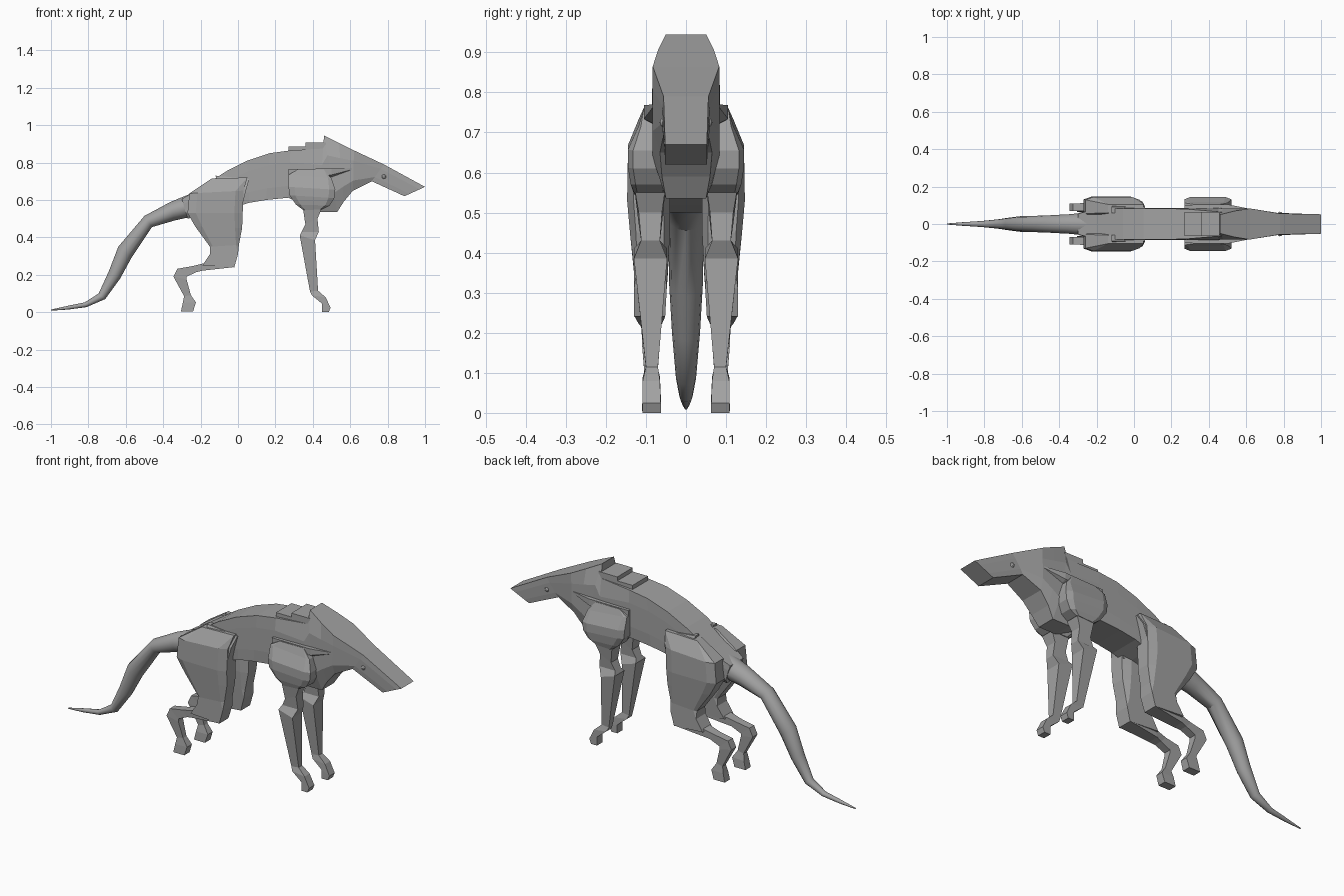
import bpy, bmesh, math
from mathutils import Vector

cube = bpy.data.objects.get("Cube")
if cube:
    bpy.data.objects.remove(cube)

grey = bpy.data.materials.new("warm_grey")
grey.use_nodes = True
grey.diffuse_color = (0.36, 0.36, 0.36, 1)
grey.node_tree.nodes["Principled BSDF"].inputs["Base Color"].default_value = grey.diffuse_color


def loft(name, rings, mirror=False):
    """Skin equal-length rings of points, with capped ends."""
    bm = bmesh.new()
    loops = [[bm.verts.new(p) for p in ring] for ring in rings]
    n = len(loops[0])
    for a, b in zip(loops, loops[1:]):
        for i in range(n):
            j = (i + 1) % n
            bm.faces.new((a[i], a[j], b[j], b[i]))
    bm.faces.new(loops[0])
    bm.faces.new(loops[-1])
    bmesh.ops.remove_doubles(bm, verts=bm.verts, dist=0.0005)
    bmesh.ops.recalc_face_normals(bm, faces=bm.faces)
    mesh = bpy.data.meshes.new(name)
    bm.to_mesh(mesh)
    bm.free()
    return finish(name, mesh, mirror)


def finish(name, mesh, mirror=False):
    mesh.materials.append(grey)
    ob = bpy.data.objects.new(name, mesh)
    bpy.context.collection.objects.link(ob)
    if mirror:
        mod = ob.modifiers.new("mirror", 'MIRROR')
        mod.use_axis = (False, True, False)
    return ob


def trunk_ring(tx, tz, bx, bz, top, mid, low):
    """Eight-sided section from a top point to a bottom point."""
    half = [(0, top), (0.26, mid), (0.75, mid), (1, low)]
    pts = [(tx + (bx - tx) * t, w, tz + (bz - tz) * t) for t, w in half]
    return pts + [(x, -y, z) for x, y, z in reversed(pts)]


def limb_ring(ax, az, bx, bz, y0, y1, c):
    """Chamfered box section from a back point to a front point."""
    a, b = Vector((ax, 0, az)), Vector((bx, 0, bz))
    uv = [(c, 0), (1 - c, 0), (1, c), (1, 1 - c),
          (1 - c, 1), (c, 1), (0, 1 - c), (0, c)]
    return [a.lerp(b, u) + Vector((0, y0 + (y1 - y0) * v, 0)) for u, v in uv]


# Body, neck and head
body = [
    (-.30, .605, -.27, .50, .055, .06, .04),
    (-.20, .665, -.18, .52, .08, .083, .06),
    (-.06, .755, -.02, .56, .083, .085, .08),
    (.05, .81, .06, .585, .083, .085, .083),
    (.17, .85, .15, .60, .083, .085, .083),
    (.28, .865, .27, .612, .08, .085, .08),
    (.455, .875, .43, .535, .065, .085, .05),
    (.46, .945, .53, .535, .05, .083, .05),
    (.54, .905, .565, .59, .07, .083, .06),
    (.62, .865, .615, .65, .083, .083, .065),
    (.78, .79, .715, .70, .056, .06, .055),
    (1.0, .67, .89, .62, .052, .052, .052),
]
loft("body_and_head", [trunk_ring(*r) for r in body])

# Stepped plates behind the crest
for i, (x0, x1, top) in enumerate([(.27, .37, .886), (.36, .47, .907)]):
    loft(f"neck_plate_{i + 1}", [[(x, -.065, .84), (x, .065, .84),
                                  (x, .065, top), (x, -.065, top)] for x in (x0, x1)])

# Tail: tapering oval sections
tail = [
    (-.25, .635, -.25, .51, .062), (-.36, .59, -.34, .49, .052),
    (-.50, .515, -.46, .455, .045), (-.64, .35, -.57, .29, .042),
    (-.69, .22, -.63, .18, .035), (-.745, .10, -.71, .07, .025),
    (-.82, .052, -.81, .027, .016), (-.91, .034, -.91, .014, .01),
    (-1, .014, -1, .008, .003),
]
rings = []
for tx, tz, bx, bz, w in tail:
    top, low = Vector((tx, 0, tz)), Vector((bx, 0, bz))
    rings.append([top.lerp(low, .5 - .5 * math.cos(a)) + Vector((0, w * math.sin(a), 0))
                  for a in (math.tau * k / 12 for k in range(12))])
tail_ob = loft("tail", rings)
bpy.context.view_layer.objects.active = tail_ob
tail_ob.select_set(True)
bpy.ops.object.shade_smooth_by_angle(angle=math.radians(35))
tail_ob.select_set(False)

# Thighs
thigh = [
    (-.14, .715, .05, .72, .06, .105, 0),
    (-.26, .635, .03, .65, .04, .145, .15),
    (-.27, .53, .025, .53, .04, .147, .15),
    (-.23, .46, .022, .45, .04, .14, .15),
    (-.15, .35, .005, .36, .045, .13, .1),
    (-.15, .31, 0, .31, .048, .13, 0),
    (-.19, .25, -.02, .24, .052, .13, 0),
]
loft("thighs", [limb_ring(*r) for r in thigh], True)
loft("thigh_fronts", [limb_ring(*r) for r in [
    (-.12, .73, .06, .712, .06, .09, 0), (-.1, .66, .045, .66, .05, .12, 0),
    (-.1, .58, .02, .56, .05, .13, 0)]], True)

# Hind shanks and feet
shank = [
    (-.12, .32, -.03, .24, .052, .128, 0),
    (-.18, .262, -.19, .222, .06, .118, 0),
    (-.25, .245, -.22, .215, .068, .112, 0),
    (-.325, .232, -.275, .19, .07, .11, 0),
    (-.345, .19, -.275, .175, .07, .11, 0),
    (-.288, .085, -.252, .092, .075, .103, 0),
    (-.295, .05, -.225, .052, .067, .108, 0),
    (-.305, .005, -.24, .005, .065, .11, 0),
]
loft("hind_feet", [limb_ring(*r) for r in shank], True)

# Shoulders
shoulder = [
    (.32, .762, .46, .762, .07, .105, 0),
    (.27, .735, .50, .715, .05, .118, .08),
    (.27, .67, .52, .655, .045, .145, .13),
    (.275, .625, .515, .61, .045, .145, .13),
    (.31, .575, .49, .57, .045, .138, .13),
    (.35, .545, .45, .55, .05, .13, .1),
]
loft("shoulders", [limb_ring(*r) for r in shoulder], True)
ridge = [(.27, .69, .765, .10), (.50, .70, .768, .105), (.61, .755, .77, .083)]
loft("neck_muscles", [[(x, .04, lo), (x, w, (lo + hi) / 2), (x, w, hi), (x, .04, hi)]
                      for x, lo, hi, w in ridge], True)

# Front legs and feet
foreleg = [
    (.345, .57, .455, .57, .05, .13, 0),
    (.36, .47, .425, .50, .06, .118, 0),
    (.34, .43, .432, .43, .065, .112, 0),
    (.33, .41, .412, .385, .047, .13, 0),
    (.385, .11, .428, .115, .07, .1, 0),
    (.395, .09, .468, .08, .065, .108, 0),
    (.45, .045, .495, .025, .063, .108, 0),
    (.45, 0, .485, 0, .063, .108, 0),
]
loft("front_legs", [limb_ring(*r) for r in foreleg], True)

# Eyes
bm = bmesh.new()
bmesh.ops.create_icosphere(bm, subdivisions=2, radius=.014)
bmesh.ops.translate(bm, verts=bm.verts, vec=(.78, .052, .725))
eye_mesh = bpy.data.meshes.new("eyes")
bm.to_mesh(eye_mesh)
bm.free()
finish("eyes", eye_mesh, True)
